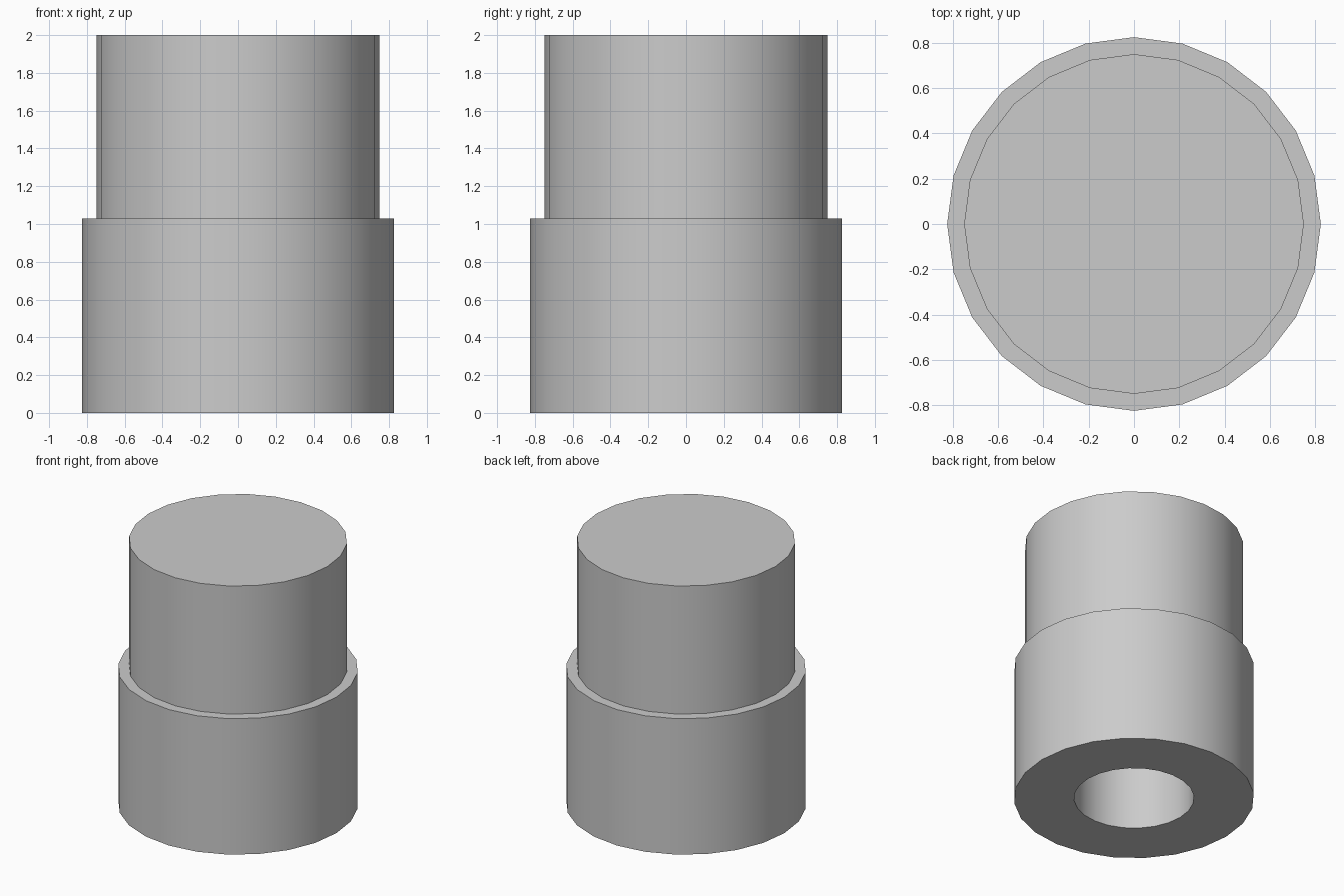
import bpy
import bmesh
import math
from mathutils import Matrix, Vector

cube = bpy.data.objects.get("Cube")
if cube:
    bpy.data.objects.remove(cube, do_unlink=True)

SIDES = 24
COLLAR_R, STEM_R, BORE_R = 0.825, 0.75, 0.4125
SHOULDER_Z, TOP_Z, BORE_TOP_Z = 1.03, 2.0, 1.03

grey = bpy.data.materials.new("plain grey")
grey.use_nodes = True
colour = (0.6, 0.6, 0.6, 1.0)
grey.diffuse_color = colour
grey.node_tree.nodes["Principled BSDF"].inputs["Base Color"].default_value = colour


def lathe(name, profile):
    """Revolve a (radius, height) profile about z, capping both open ends."""
    bm = bmesh.new()
    rings = []
    for radius, z in profile:
        ring = bmesh.ops.create_circle(
            bm, segments=SIDES, radius=radius,
            matrix=Matrix.Translation(Vector((0, 0, z))))["verts"]
        rings.append(ring)
    for low, high in zip(rings, rings[1:]):
        for i in range(SIDES):
            j = (i + 1) % SIDES
            bm.faces.new((low[i], low[j], high[j], high[i]))
    bm.faces.new(rings[0])
    bm.faces.new(rings[-1])
    bmesh.ops.recalc_face_normals(bm, faces=bm.faces)
    mesh = bpy.data.meshes.new(name)
    bm.to_mesh(mesh)
    bm.free()
    mesh.materials.append(grey)
    obj = bpy.data.objects.new(name, mesh)
    bpy.context.collection.objects.link(obj)
    return obj


# Bore ceiling, bore wall, underside, collar, shoulder, stem and top cap
body = lathe("stepped_sleeve", [
    (BORE_R, BORE_TOP_Z),
    (BORE_R, 0),
    (COLLAR_R, 0),
    (COLLAR_R, SHOULDER_Z),
    (STEM_R, SHOULDER_Z),
    (STEM_R, TOP_Z),
])

# Round walls shade smoothly while the rims stay crisp
bpy.ops.object.select_all(action="DESELECT")
body.select_set(True)
bpy.context.view_layer.objects.active = body
bpy.ops.object.shade_smooth_by_angle(angle=math.radians(30))
